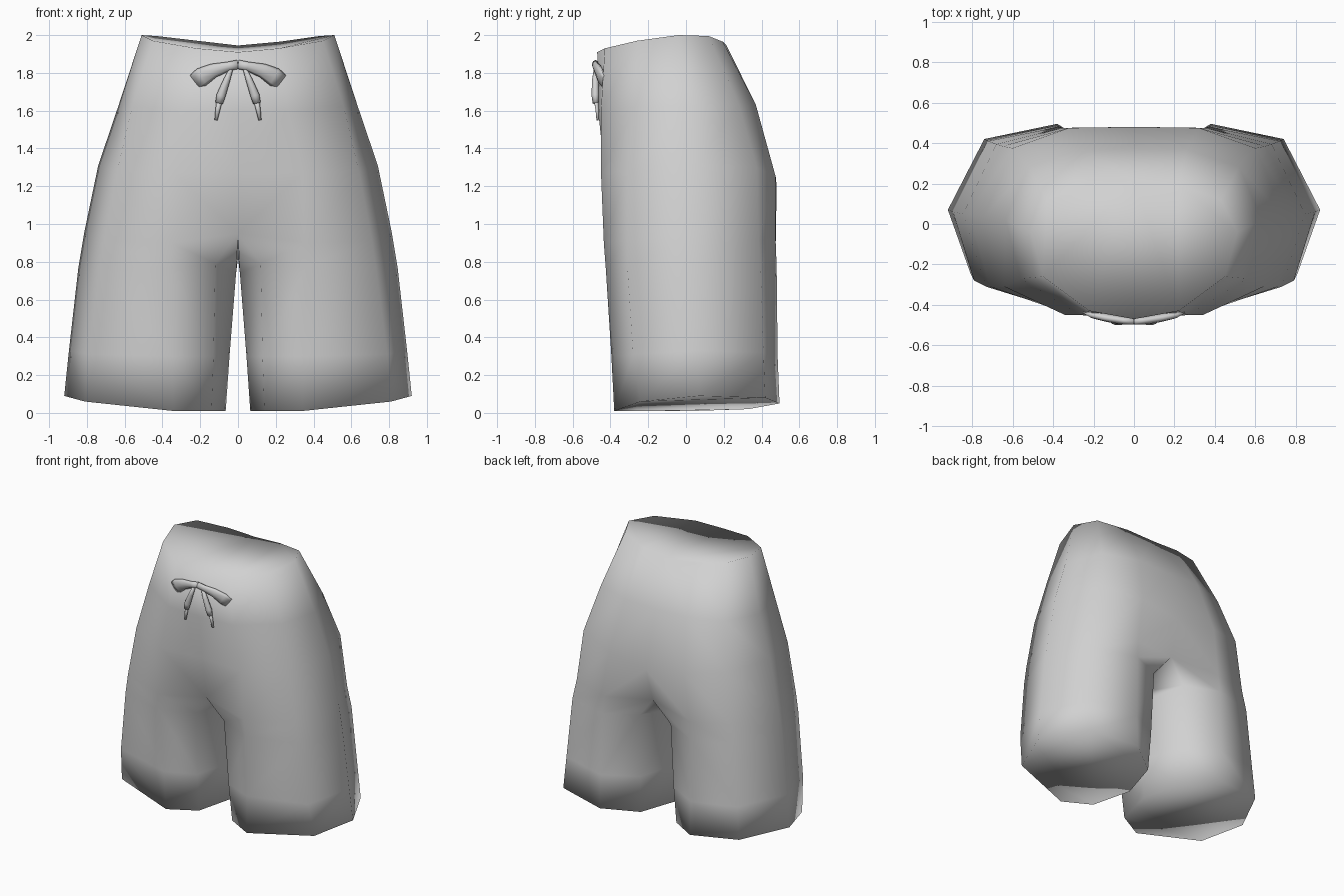
import bpy
import bmesh
import math
from mathutils import Vector

default_cube = bpy.data.objects.get("Cube")
if default_cube:
    bpy.data.objects.remove(default_cube, do_unlink=True)

# Single fabric colour
grey = (0.64, 0.64, 0.64, 1)
fabric = bpy.data.materials.new("grey_fabric")
fabric.use_nodes = True
fabric.diffuse_color = grey
fabric.node_tree.nodes["Principled BSDF"].inputs["Base Color"].default_value = grey


def finish(name, bm):
    """Turn a half model into a smooth object mirrored across x = 0."""
    mesh = bpy.data.meshes.new(name)
    bm.to_mesh(mesh)
    bm.free()
    mesh.materials.append(fabric)
    for polygon in mesh.polygons:
        polygon.use_smooth = True
    obj = bpy.data.objects.new(name, mesh)
    bpy.context.collection.objects.link(obj)
    mirror = obj.modifiers.new("Mirror", "MIRROR")
    mirror.use_axis[0] = True
    mirror.use_mirror_merge = True
    mirror.merge_threshold = 0.001
    return obj


def add_ring(bm, points):
    return [bm.verts.new(p) for p in points]


def bridge(bm, lower, upper, closed):
    count = len(lower)
    for i in range(count if closed else count - 1):
        j = (i + 1) % count
        bm.faces.new((lower[i], lower[j], upper[j], upper[i]))


# Half rings run from front centre, round the outside, to back centre
waist = [(0, -.47, 1.91), (.22, -.43, 1.93), (.45, -.26, 1.97), (.51, -.04, 2),
         (.43, .12, 1.995), (.22, .195, 1.965), (0, .215, 1.945)]
hip = [(0, -.465, 1.6), (.27, -.45, 1.6), (.56, -.27, 1.62), (.635, .02, 1.62),
       (.52, .28, 1.63), (.26, .37, 1.63), (0, .37, 1.62)]
seat = [(0, -.43, 1.27), (.34, -.45, 1.27), (.64, -.31, 1.28), (.74, .04, 1.31),
        (.6, .375, 1.3), (.32, .475, 1.25), (0, .48, 1.2)]
# Leg rings add one more point on the inside of the thigh
crotch = [(0, -.38, .95), (.35, -.435, .9), (.71, -.31, .91), (.815, .05, .95),
          (.65, .385, .92), (.36, .475, .9), (0, .4, .94), (0, .03, .82)]
thigh = [(.12, -.34, .79), (.36, -.425, .77), (.73, -.31, .77), (.845, .05, .77),
         (.68, .395, .77), (.37, .48, .77), (.13, .37, .78), (.01, .03, .74)]
knee = [(.13, -.3, .3), (.35, -.395, .3), (.79, -.28, .31), (.895, .06, .33),
        (.72, .41, .32), (.38, .485, .3), (.14, .35, .3), (.045, .03, .3)]
hem = [(.14, -.27, .01), (.34, -.38, .01), (.81, -.24, .06), (.92, .07, .09),
       (.74, .42, .08), (.38, .495, .05), (.15, .33, .02), (.065, .03, .01)]

bm = bmesh.new()
rings = [add_ring(bm, r) for r in (waist, hip, seat, crotch, thigh, knee, hem)]
for upper, lower in zip(rings, rings[1:]):
    leg = len(upper) == len(crotch)
    bridge(bm, lower if leg else lower[:len(waist)], upper, leg)
bm.faces.new(rings[0])                   # waist opening
bm.faces.new(list(reversed(rings[-1])))  # leg opening
finish("shorts", bm)


def ribbon(name, stations, sides=8):
    """Flattened tube; each station is (x, y, z, half width, half depth)."""
    bm = bmesh.new()
    tube = []
    for i, (x, y, z, width, depth) in enumerate(stations):
        before = Vector(stations[max(i - 1, 0)][:3])
        after = Vector(stations[min(i + 1, len(stations) - 1)][:3])
        along = (after - before).normalized()
        across = along.cross(Vector((0, -1, 0))).normalized()
        outward = across.cross(along).normalized()
        ring = []
        for s in range(sides):
            a = math.tau * s / sides
            ring.append(Vector((x, y, z)) + across * width * math.cos(a)
                        + outward * depth * math.sin(a))
        tube.append(add_ring(bm, ring))
    for first, second in zip(tube, tube[1:]):
        bridge(bm, first, second, True)
    bm.faces.new(list(reversed(tube[0])))
    bm.faces.new(tube[-1])
    bmesh.ops.recalc_face_normals(bm, faces=bm.faces)
    return finish(name, bm)


# Drawstring bow: loops, hanging tails and narrow tips
ribbon("bow_loops", [(0, -.48, 1.845, .024, .018), (.05, -.478, 1.835, .024, .018),
                     (.13, -.465, 1.812, .038, .02), (.19, -.45, 1.78, .05, .02),
                     (.225, -.437, 1.752, .047, .01)])
ribbon("bow_tails", [(.035, -.475, 1.825, .01, .012), (.06, -.48, 1.76, .018, .018),
                     (.09, -.48, 1.68, .024, .02), (.1, -.478, 1.64, .02, .016)])
ribbon("bow_tips", [(.1, -.475, 1.645, .015, .012), (.108, -.47, 1.6, .012, .01),
                    (.116, -.468, 1.55, .008, .007)], 6)
